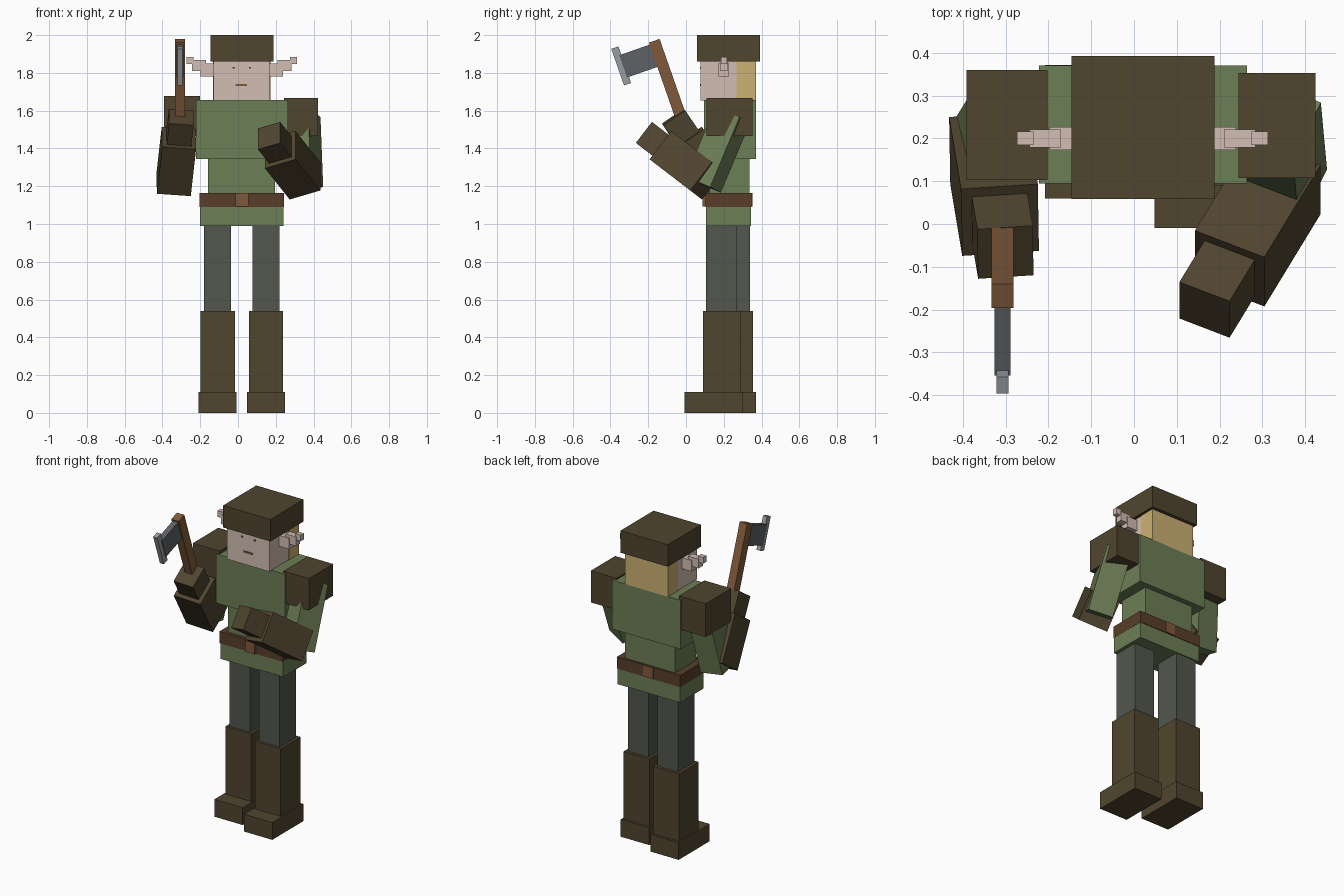
import bpy
from mathutils import Vector, Matrix

if "Cube" in bpy.data.objects:
    bpy.data.objects.remove(bpy.data.objects["Cube"])


def material(name, rgb):
    """Flat colour from sRGB 0-255, stored linear."""
    m = bpy.data.materials.new(name)
    lin = [((c / 255 + 0.055) / 1.055) ** 2.4 for c in rgb]
    m.diffuse_color = (*lin, 1)
    m.use_nodes = True
    m.node_tree.nodes["Principled BSDF"].inputs["Base Color"].default_value = m.diffuse_color
    return m


BROWN = material("dark_leather", (80, 69, 47))
GREEN = material("tunic_green", (108, 126, 85))
GREY = material("trouser_grey", (82, 87, 77))
BELT = material("belt_brown", (88, 62, 42))
WOOD = material("wood", (128, 90, 58))
SKIN = material("skin", (210, 190, 179))
HAIR = material("blond_hair", (204, 177, 115))
IRON = material("dark_iron", (95, 97, 101))
STEEL = material("bright_steel", (152, 157, 161))


def block(name, center, along, side, size, mat):
    """Box with its length on `along` and its width on `side` (made square)."""
    e1 = Vector(along).normalized()
    e2 = Vector(side)
    e2 = (e2 - e2.dot(e1) * e1).normalized()
    e3 = e1.cross(e2)
    c = Vector(center)
    l, w, h = (s / 2 for s in size)
    verts = [c + e1 * l * i + e2 * w * j + e3 * h * k
             for i in (-1, 1) for j in (-1, 1) for k in (-1, 1)]
    faces = [(0, 1, 3, 2), (4, 6, 7, 5), (0, 4, 5, 1),
             (2, 3, 7, 6), (0, 2, 6, 4), (1, 5, 7, 3)]
    me = bpy.data.meshes.new(name)
    me.from_pydata([v - c for v in verts], [], faces)
    me.materials.append(mat)
    ob = bpy.data.objects.new(name, me)
    ob.location = c
    bpy.context.collection.objects.link(ob)
    return ob


def box(name, x, y, z, mat):
    """Upright box from its x, y and z ranges."""
    center = [(r[0] + r[1]) / 2 for r in (x, y, z)]
    size = [r[1] - r[0] for r in (x, y, z)]
    return block(name, center, (1, 0, 0), (0, 1, 0), size, mat)


# Head, hair and cap
box("cap", (-.146, .188), (.058, .392), (1.86, 2), BROWN)
box("head", (-.13, .168), (.077, .268), (1.655, 1.862), SKIN)
box("hair", (-.133, .171), (.268, .37), (1.655, 1.862), HAIR)
for x in (-.023, .064):
    box("eye", (x - .006, x + .006), (.073, .079), (1.822, 1.832), BELT)
box("mouth", (-.012, .048), (.073, .079), (1.73, 1.741), WOOD)

# Stepped pointed ears, mirrored about the middle of the head
MID = .02
for s, tag in ((-1, "left"), (1, "right")):
    for a, b, hw, z0, z1 in ((.13, .218, .027, 1.78, 1.85),
                             (.19, .264, .021, 1.81, 1.868),
                             (.255, .293, .016, 1.846, 1.885)):
        box(tag + "_ear", sorted((MID + s * a, MID + s * b)),
            (.2 - hw, .2 + hw), (z0, z1), SKIN)

# Torso, belt and skirt
box("chest", (-.222, .264), (.095, .37), (1.345, 1.657), GREEN)
box("waist", (-.158, .195), (.125, .335), (1.16, 1.345), GREEN)
box("belt", (-.203, .243), (.104, .348), (1.09, 1.165), BELT)
box("buckle", (-.013, .055), (.088, .353), (1.093, 1.163), WOOD)
box("skirt", (-.2, .242), (.107, .345), (.99, 1.09), GREEN)

# Legs in mid-step: the left one stands further back
for tag, x, dy in (("left", -.108, .068), ("right", .148, 0)):
    box(tag + "_leg", (x - .072, x + .072), (.105 + dy, .27 + dy), (.5, .995), GREY)
    box(tag + "_boot", (x - .091, x + .091), (.089 + dy, .288 + dy), (.02, .54), BROWN)
    box(tag + "_foot", (x - .1, x + .1), (-.009 + dy, .303 + dy), (0, .11), BROWN)

# Shoulder pads
box("left_shoulder_pad", (-.391, -.202), (.103, .36), (1.465, 1.677), BROWN)
box("right_shoulder_pad", (.244, .424), (.108, .353), (1.465, 1.667), BROWN)

# Bent arms: shoulder point, gauntlet centre, gauntlet axis, width direction
arms = (("left", (-.3, .235, 1.55), (-.327, .0935, 1.331),
         (.028, -.168, .248), (.185, .012, -.013)),
        ("right", (.337, .235, 1.55), (.289, .0035, 1.311),
         (-.131, -.215, .165), (.159, -.061, .047)))
for tag, shoulder, center, axis, side in arms:
    shoulder, center, axis = Vector(shoulder), Vector(center), Vector(axis)
    elbow = center - axis * .46
    reach = elbow - shoulder
    block(tag + "_upper_arm", (shoulder + elbow) / 2, reach, side,
          (reach.length + .06, .15, .155), GREEN)
    block(tag + "_gauntlet", center, axis, side, (.301, .18, .189), BROWN)
    block(tag + "_hand", center + axis * .65, axis, side, (.12 + .06, .13, .14), BROWN)

# Hatchet held in the left hand
grip, tip = Vector((-.307, .003, 1.48)), Vector((-.307, -.168, 1.97))
shaft = tip - grip
block("axe_handle", (grip + tip) / 2, shaft, (1, 0, 0), (shaft.length, .052, .06), WOOD)
block("axe_head", (-.307, -.248, 1.864), shaft, (1, 0, 0), (.125, .037, .18), IRON)
block("axe_edge", (-.307, -.343, 1.837), shaft, (1, 0, 0), (.205, .028, .04), STEEL)
